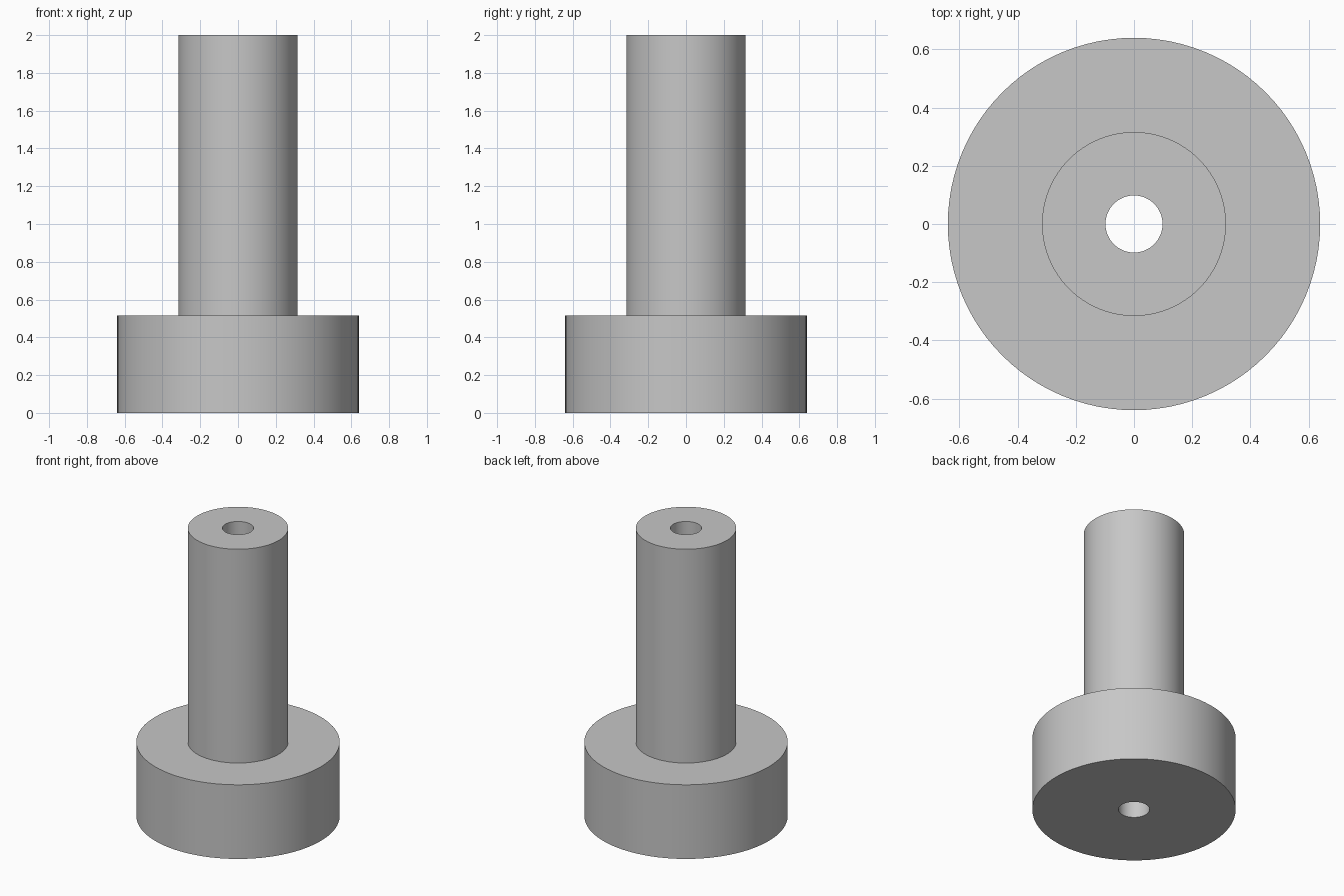
import bpy, bmesh, math

cube = bpy.data.objects.get("Cube")
if cube:
    bpy.data.objects.remove(cube, do_unlink=True)

SEGMENTS = 96
BORE, SHAFT, FLANGE = 0.098, 0.316, 0.64
STEP, TOP = 0.515, 2.0

# Plain grey material
grey = bpy.data.materials.new("plain grey")
grey.use_nodes = True
colour = (0.57, 0.57, 0.57, 1)
grey.diffuse_color = colour
grey.node_tree.nodes["Principled BSDF"].inputs["Base Color"].default_value = colour

# Flanged sleeve: closed half section turned about z, with a through bore
section = [(BORE, 0), (FLANGE, 0), (FLANGE, STEP),
           (SHAFT, STEP), (SHAFT, TOP), (BORE, TOP)]
bm = bmesh.new()
verts = [bm.verts.new((r, 0, z)) for r, z in section]
edges = [bm.edges.new((v, verts[(i + 1) % len(verts)])) for i, v in enumerate(verts)]
bmesh.ops.spin(bm, geom=verts + edges, cent=(0, 0, 0), axis=(0, 0, 1),
               angle=math.tau, steps=SEGMENTS)
bmesh.ops.remove_doubles(bm, verts=bm.verts[:], dist=0.0001)
bmesh.ops.recalc_face_normals(bm, faces=bm.faces[:])

mesh = bpy.data.meshes.new("flanged_sleeve")
bm.to_mesh(mesh)
bm.free()
mesh.materials.append(grey)
sleeve = bpy.data.objects.new("flanged_sleeve", mesh)
bpy.context.collection.objects.link(sleeve)

# Smooth walls with sharp rims
bpy.ops.object.select_all(action="DESELECT")
sleeve.select_set(True)
bpy.context.view_layer.objects.active = sleeve
bpy.ops.object.shade_smooth_by_angle(angle=math.radians(30))
